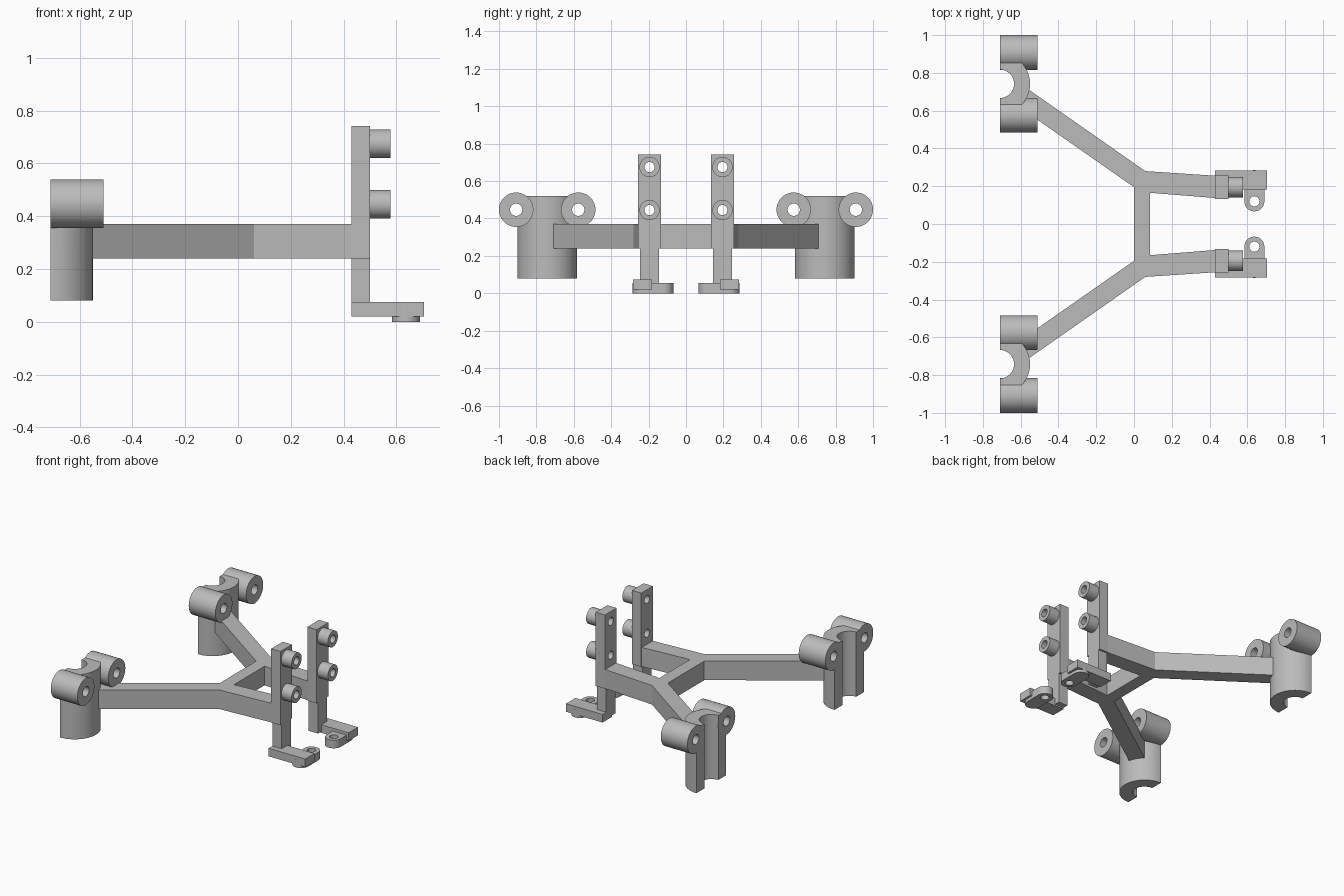
import bpy, bmesh
from math import cos, sin, pi, radians
from mathutils import Vector

cube = bpy.data.objects.get("Cube")
if cube:
    bpy.data.objects.remove(cube, do_unlink=True)

GREY = (0.5, 0.5, 0.5, 1)
mat = bpy.data.materials.new("plain grey")
mat.use_nodes = True
mat.diffuse_color = GREY
mat.node_tree.nodes["Principled BSDF"].inputs["Base Color"].default_value = GREY


def arc(cx, cy, r, a0, a1, n=32):
    """Points along an arc, angles in degrees."""
    angles = [radians(a0 + (a1 - a0) * i / n) for i in range(n + 1)]
    return [(cx + r * cos(a), cy + r * sin(a)) for a in angles]


def circle(cx, cy, r, n=48):
    return arc(cx, cy, r, 0, 360, n)[:-1]


def prism(name, pts, lo, hi, axis="z"):
    """Extrude a profile: (x, y) along z, or (y, z) along x."""
    place = (lambda p, t: (p[0], p[1], t)) if axis == "z" else (lambda p, t: (t, p[0], p[1]))
    bm = bmesh.new()
    face = bm.faces.new([bm.verts.new(place(p, lo)) for p in pts])
    move = Vector(place((0, 0), hi - lo))
    top = bmesh.ops.extrude_face_region(bm, geom=[face], use_keep_orig=True)["geom"]
    bmesh.ops.translate(bm, vec=move, verts=[v for v in top if isinstance(v, bmesh.types.BMVert)])
    bmesh.ops.recalc_face_normals(bm, faces=bm.faces)
    mesh = bpy.data.meshes.new(name)
    bm.to_mesh(mesh)
    bm.free()
    ob = bpy.data.objects.new(name, mesh)
    bpy.context.collection.objects.link(ob)
    mesh.materials.append(mat)
    return ob


def rect(x0, x1, y0, y1):
    return [(x0, y0), (x1, y0), (x1, y1), (x0, y1)]


def activate(ob):
    bpy.ops.object.select_all(action="DESELECT")
    ob.select_set(True)
    bpy.context.view_layer.objects.active = ob


def drill(ob, holes, lo, hi, axis):
    """Cut round holes (centre, centre, radius) through a part."""
    for cx, cy, r in holes:
        cutter = prism("hole_cutter", circle(cx, cy, r, 32), lo, hi, axis)
        cutter.hide_render = True
        mod = ob.modifiers.new("hole", "BOOLEAN")
        mod.operation, mod.solver, mod.object = "DIFFERENCE", "EXACT", cutter
        activate(ob)
        bpy.ops.object.modifier_apply(modifier=mod.name)
        bpy.data.objects.remove(cutter, do_unlink=True)


def smooth(ob):
    activate(ob)
    bpy.ops.object.shade_smooth_by_angle(angle=radians(30))


# Flat forked frame: two splayed arms, a crossbar and two arms to the posts
half = [(0, 0.195), (-0.62, 0.628), (-0.565, 0.717), (0.06, 0.28),
        (0.44, 0.255), (0.44, 0.137), (0.085, 0.165)]
prism("frame", half + [(x, -y) for x, y in reversed(half)], 0.24, 0.37)

BACK, TUBE_Y, POST_Y = -0.71, 0.742, 0.195
BOSS_Z = (0.445, 0.675)

for side, s in (("left", 1), ("right", -1)):
    # Half-round clamp with its two screw barrels
    screws = [(s * (TUBE_Y + d), 0.447, 0.033) for d in (-0.166, 0.166)]
    shell = arc(BACK, s * TUBE_Y, 0.16, -90, 90) + arc(BACK, s * TUBE_Y, 0.075, 90, -90)
    clamp = prism(side + "_clamp", shell, 0.08, 0.52)
    drill(clamp, screws, -0.8, -0.4, "x")
    smooth(clamp)
    for place, (y, z, r) in zip(("inner", "outer"), screws):
        barrel = prism(f"{side}_{place}_barrel", circle(y, z, 0.092), BACK, -0.51, "x")
        drill(barrel, [(y, z, r)], -0.8, -0.4, "x")
        smooth(barrel)

    # Upright post with drilled bosses
    y = s * POST_Y
    holes = [(y, z, 0.027) for z in BOSS_Z]
    post = prism(side + "_post", rect(0.43, 0.5, y - 0.0625, y + 0.0625), 0.24, 0.742)
    drill(post, holes, 0.4, 0.6, "x")
    for place, hole in zip(("lower", "upper"), holes):
        boss = prism(f"{side}_{place}_boss", circle(hole[0], hole[1], 0.054), 0.5, 0.578, "x")
        drill(boss, [hole], 0.4, 0.7, "x")
        smooth(boss)
    prism(side + "_lower_post", rect(0.43, 0.5, y - 0.05, y + 0.05), 0.03, 0.24)

    # Foot bar and the rounded lug beneath it
    prism(side + "_foot", rect(0.43, 0.705, s * 0.183, s * 0.284), 0.02, 0.075)
    lug_pts = arc(0.637, 0.12, 0.053, 180, 360, 24) + arc(0.637, 0.232, 0.053, 0, 180, 24)
    lug = prism(side + "_lug", [(x, s * v) for x, v in lug_pts], 0, 0.055)
    drill(lug, [(0.637, s * 0.12, 0.027)], -0.1, 0.2, "z")
    smooth(lug)
